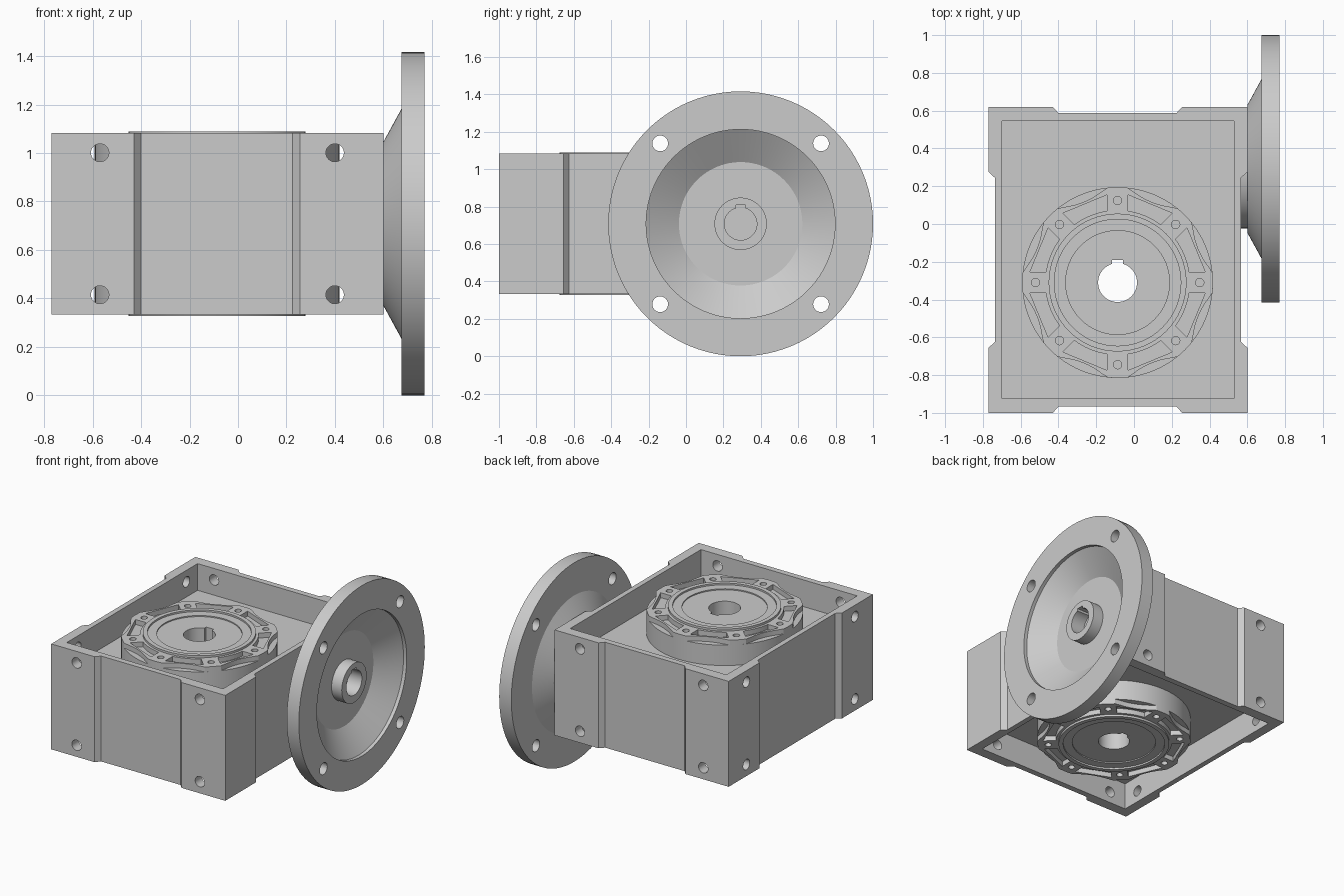
import bpy, bmesh
from math import sin, cos, tan, pi, radians, asin
from mathutils import Matrix, Vector

if "Cube" in bpy.data.objects:
    bpy.data.objects.remove(bpy.data.objects["Cube"])

CZ = 0.708                       # height of the gearbox mid plane
BX, BY = -0.087, -0.31           # output bore axis
FY, FR = 0.292, 0.708            # input flange axis and radius
TO_X = Matrix(((0, 0, 1, 0), (1, 0, 0, 0), (0, 1, 0, 0), (0, 0, 0, 1)))  # local z -> world x


def circle(r, cx=0, cy=0, n=64):
    return [(cx + r * cos(2 * pi * i / n), cy + r * sin(2 * pi * i / n)) for i in range(n)]


def keyed(r, half, top, n=48):
    a = asin(half / r)
    arc = [pi / 2 + a + (2 * pi - 2 * a) * i / n for i in range(n + 1)]
    return [(-half, top)] + [(r * cos(t), r * sin(t)) for t in arc] + [(half, top)]


def rect(x0, y0, x1, y1):
    return [(x0, y0), (x1, y0), (x1, y1), (x0, y1)]


def smooth(ob):
    bpy.ops.object.select_all(action='DESELECT')
    ob.select_set(True)
    bpy.context.view_layer.objects.active = ob
    bpy.ops.object.shade_smooth_by_angle(angle=radians(25))


def mesh_object(name, bm):
    bmesh.ops.remove_doubles(bm, verts=bm.verts, dist=1e-5)
    bmesh.ops.recalc_face_normals(bm, faces=bm.faces)
    me = bpy.data.meshes.new(name)
    bm.to_mesh(me)
    bm.free()
    ob = bpy.data.objects.new(name, me)
    bpy.context.collection.objects.link(ob)
    smooth(ob)
    return ob


def plate(name, loops, z0, z1, mat=Matrix.Identity(4)):
    """Extrude an outline with holes from z0 to z1."""
    cu = bpy.data.curves.new(name, 'CURVE')
    cu.dimensions, cu.fill_mode, cu.extrude = '2D', 'BOTH', abs(z1 - z0) / 2
    for pts in loops:
        sp = cu.splines.new('POLY')
        sp.points.add(len(pts) - 1)
        for p, (x, y) in zip(sp.points, pts):
            p.co = (x, y, 0, 1)
        sp.use_cyclic_u = True
    tmp = bpy.data.objects.new(name + "_outline", cu)
    bpy.context.collection.objects.link(tmp)
    me = tmp.evaluated_get(bpy.context.evaluated_depsgraph_get()).to_mesh()
    bm = bmesh.new()
    bm.from_mesh(me)
    bm.transform(mat @ Matrix.Translation((0, 0, (z0 + z1) / 2)))
    bpy.data.objects.remove(tmp)
    return mesh_object(name, bm)


def drill(ob, holes, r, length):
    """Cut round holes given as (position, axis)."""
    bm = bmesh.new()
    for pos, axis in holes:
        m = Matrix.Translation(pos) @ Vector(axis).to_track_quat('Z', 'Y').to_matrix().to_4x4()
        bmesh.ops.create_cone(bm, cap_ends=True, segments=32, radius1=r, radius2=r,
                              depth=length, matrix=m)
    cut = mesh_object("hole_cutter", bm)
    cut.hide_render = True
    mod = ob.modifiers.new("holes", 'BOOLEAN')
    mod.operation, mod.solver, mod.object = 'DIFFERENCE', 'EXACT', cut
    bpy.context.view_layer.objects.active = ob
    bpy.ops.object.modifier_apply(modifier="holes")
    bpy.data.objects.remove(cut)
    smooth(ob)                   # mark the new hole rims sharp


# Housing walls with raised corner pads
outline = [(-.77, -1), (-.43, -1), (-.40, -.967), (.225, -.967), (.255, -1), (.6, -1),
           (.6, -.655), (.567, -.625), (.567, .245), (.6, .275), (.6, .62), (.255, .62),
           (.225, .587), (-.40, .587), (-.43, .62), (-.77, .62), (-.77, .275),
           (-.737, .245), (-.737, -.625), (-.77, -.655)]
walls = plate("housing_walls", [outline, rect(-.70, -.925, .53, .545)], CZ - .375, CZ + .375)
holes = []
for z in (CZ - .293, CZ + .293):
    for y in (-.96, .58):
        holes += [((x, y, z), (0, 1, 0)) for x in (-.57, .40)]
    holes += [((-.735, y, z), (1, 0, 0)) for y in (-.80, .42)]
drill(walls, holes, .037, .16)

# Central web closing the housing
bore = keyed(.103, .03, .12)
bore_world = [(x + BX, y + BY) for x, y in bore]
plate("housing_web", [rect(-.71, -.935, .54, .555), bore_world], CZ - .185, CZ + .185)

# Scalloped bolting face, one eighth repeated
scallop, pockets, bolts = [], [], []
for k in range(8):
    a = k * pi / 4
    m = a + pi / 8
    rot = lambda x, y, t: (x * cos(t) - y * sin(t), x * sin(t) + y * cos(t))
    for i in range(5):
        scallop.append(rot(.505, 0, a + radians(-6 + 3 * i)))
    for i in range(1, 10):
        u = -1 + i / 5
        scallop.append(rot(.463 + .022 * u * u, .132 * u, m))
    # pocket: inner arc, sides parallel to the bolt spokes, straight outer edge
    w = lambda r: pi / 8 - asin(.055 / r)
    pk = [rot(.383, 0, m + w(.383) * (j / 4 - 1)) for j in range(9)]
    pk += [rot(.45, .45 * tan(w(.465)), m), rot(.45, -.45 * tan(w(.465)), m)]
    pockets.append(pk)
    bolts.append(circle(.022, .435 * cos(a), .435 * sin(a), 20))

# Output boss on both sides of the web
for side, s in (("top", 1), ("bottom", -1)):
    at = Matrix.Translation((BX, BY, CZ)) @ Matrix.Diagonal((1, 1, s, 1))
    plate(side + "_boss", [circle(.505, n=96), bore], .17, .33, at)
    plate(side + "_bolting_face", [scallop, circle(.365)] + pockets + bolts, .328, .365, at)
    plate(side + "_raised_ring", [circle(.365), circle(.335)], .328, .38, at)
    plate(side + "_seal_ring", [circle(.335), circle(.275)], .328, .368, at)
    plate(side + "_shaft_end", [circle(.275), bore], .328, .36, at)

# Dished motor flange, turned about the x axis
profile = [(.54, 0), (.54, .315), (.60, .315), (.60, .338), (.675, .475), (.675, FR),
           (.77, FR), (.77, .505), (.745, .505), (.63, .33), (.63, .12), (.605, .12), (.605, 0)]
bm = bmesh.new()
vs = [bm.verts.new((x, FY, CZ + r)) for x, r in profile]
es = [bm.edges.new(p) for p in zip(vs, vs[1:])]
bmesh.ops.spin(bm, geom=vs + es, cent=(0, FY, CZ), axis=(1, 0, 0), angle=2 * pi,
               steps=96, use_merge=False)
flange = mesh_object("motor_flange", bm)
drill(flange, [((.72, FY + .43 * i, CZ + .43 * j), (1, 0, 0)) for i in (-1, 1) for j in (-1, 1)],
      .042, .3)

# Keyed hollow input shaft
plate("input_shaft", [circle(.14), keyed(.087, .025, .1)], .602, .71,
      Matrix.Translation((0, FY, CZ)) @ TO_X)
